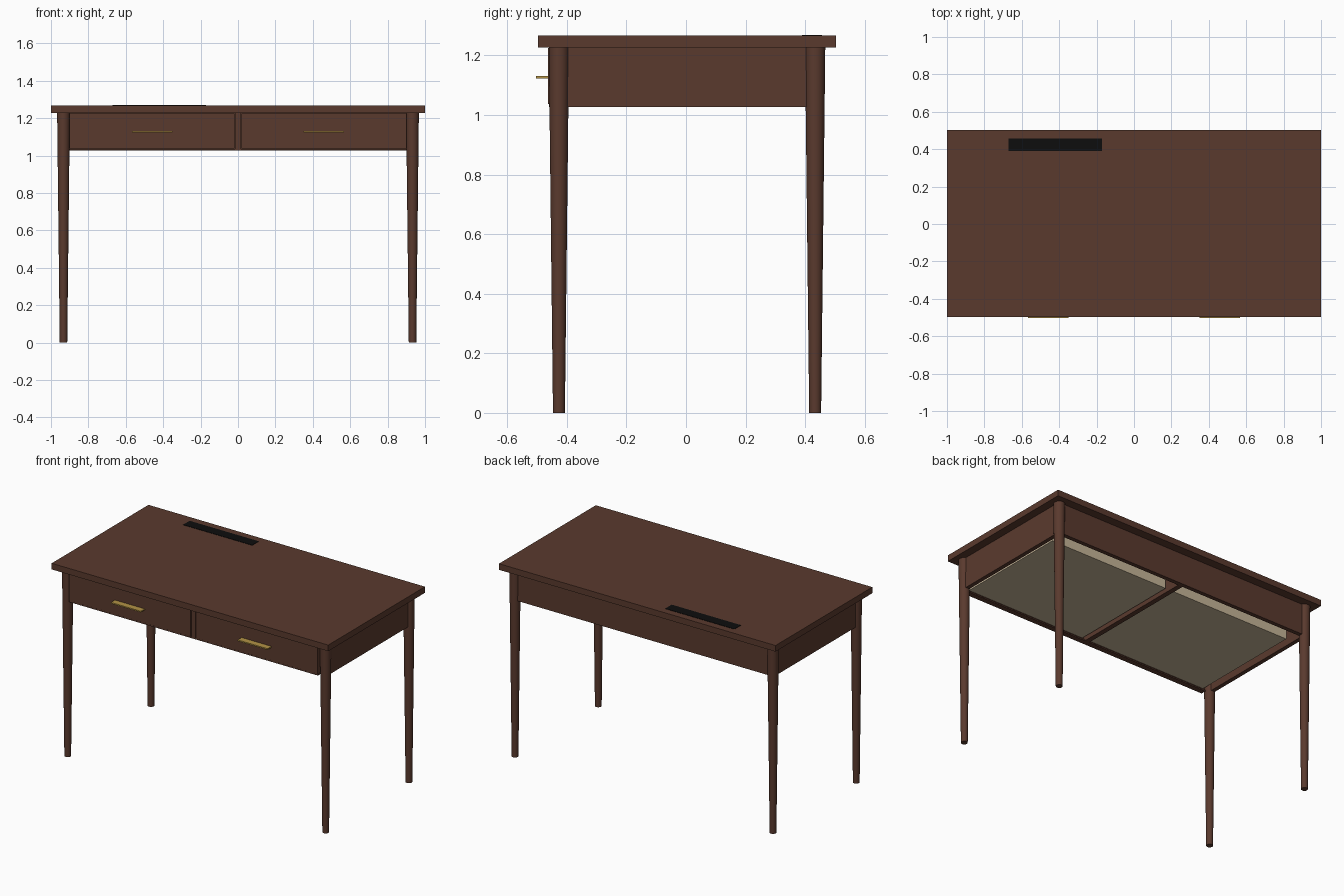
import bpy
import bmesh
import math

cube = bpy.data.objects.get("Cube")
if cube:
    bpy.data.objects.remove(cube, do_unlink=True)


def material(name, color):
    mat = bpy.data.materials.new(name)
    mat.use_nodes = True
    mat.diffuse_color = (*color, 1)
    bsdf = mat.node_tree.nodes["Principled BSDF"]
    bsdf.inputs["Base Color"].default_value = (*color, 1)
    bsdf.inputs["Roughness"].default_value = 0.6
    return mat


WOOD = material("walnut_brown", (0.102, 0.042, 0.027))
LINER = material("drawer_beige", (0.56, 0.46, 0.31))
BRASS = material("brass_gold", (0.45, 0.29, 0.06))
BLACK = material("vent_black", (0.004, 0.004, 0.004))

MID_Y = 0.0035        # centre of the table, handles overhang the front
TOP, UNDER, LOW = 1.267, 1.227, 1.027


def box(name, x, y, z, mat):
    """Box from (min, max) ranges on each axis."""
    bpy.ops.mesh.primitive_cube_add(size=1, location=[sum(r) / 2 for r in (x, y, z)])
    obj = bpy.context.object
    obj.name = name
    size = [r[1] - r[0] for r in (x, y, z)]
    for v in obj.data.vertices:
        v.co = [c * s for c, s in zip(v.co, size)]
    obj.data.materials.append(mat)
    return obj


def drawer_box(name, x, y, z, wall):
    """Open tray: the top face is inset and pushed down."""
    obj = box(name, x, y, z, LINER)
    bm = bmesh.new()
    bm.from_mesh(obj.data)
    top = max(bm.faces, key=lambda f: f.calc_center_median().z)
    bmesh.ops.inset_region(bm, faces=[top], thickness=wall)
    for v in top.verts:
        v.co.z -= (z[1] - z[0]) - wall
    bm.to_mesh(obj.data)
    bm.free()


# Table top and dark cable vent
box("table_top", (-1, 1), (MID_Y - 0.5, MID_Y + 0.5), (UNDER, TOP), WOOD)
box("cable_vent", (-0.67, -0.17), (0.39, 0.457), (TOP - 0.004, TOP + 0.002), BLACK)

# Round tapered legs
for side, sx in (("right", -1), ("left", 1)):
    for end, sy in (("front", -1), ("back", 1)):
        bpy.ops.mesh.primitive_cone_add(
            vertices=32, radius1=0.02, radius2=0.034, depth=UNDER,
            location=(sx * 0.933, MID_Y + sy * 0.43, UNDER / 2))
        leg = bpy.context.object
        leg.name = f"{end}_{side}_leg"
        leg.data.materials.append(WOOD)
        bpy.ops.object.shade_smooth_by_angle(angle=math.radians(40))

# Aprons, front rail and centre divider
box("back_apron", (-0.93, 0.93), (0.42, 0.447), (LOW, UNDER), WOOD)
box("front_rail", (-0.9, 0.9), (-0.46, -0.425), (LOW, LOW + 0.008), WOOD)
box("centre_divider", (-0.016, 0.016), (-0.46, 0.42), (LOW, UNDER), WOOD)

# Mirrored side aprons, drawers and handles
for side, s in (("right", -1), ("left", 1)):
    def span(a, b):
        return tuple(sorted((s * a, s * b)))

    box(f"{side}_apron", span(0.92, 0.947), (-0.425, 0.43), (LOW, UNDER), WOOD)
    box(f"{side}_drawer_front", span(0.019, 0.9), (-0.463, -0.435),
        (LOW + 0.01, UNDER - 0.003), WOOD)
    drawer_box(f"{side}_drawer_box", span(0.028, 0.89), (-0.435, 0.32),
               (LOW + 0.018, UNDER - 0.03), 0.012)
    box(f"{side}_handle", span(0.35, 0.566), (-0.5035, -0.46), (1.122, 1.13), BRASS)
